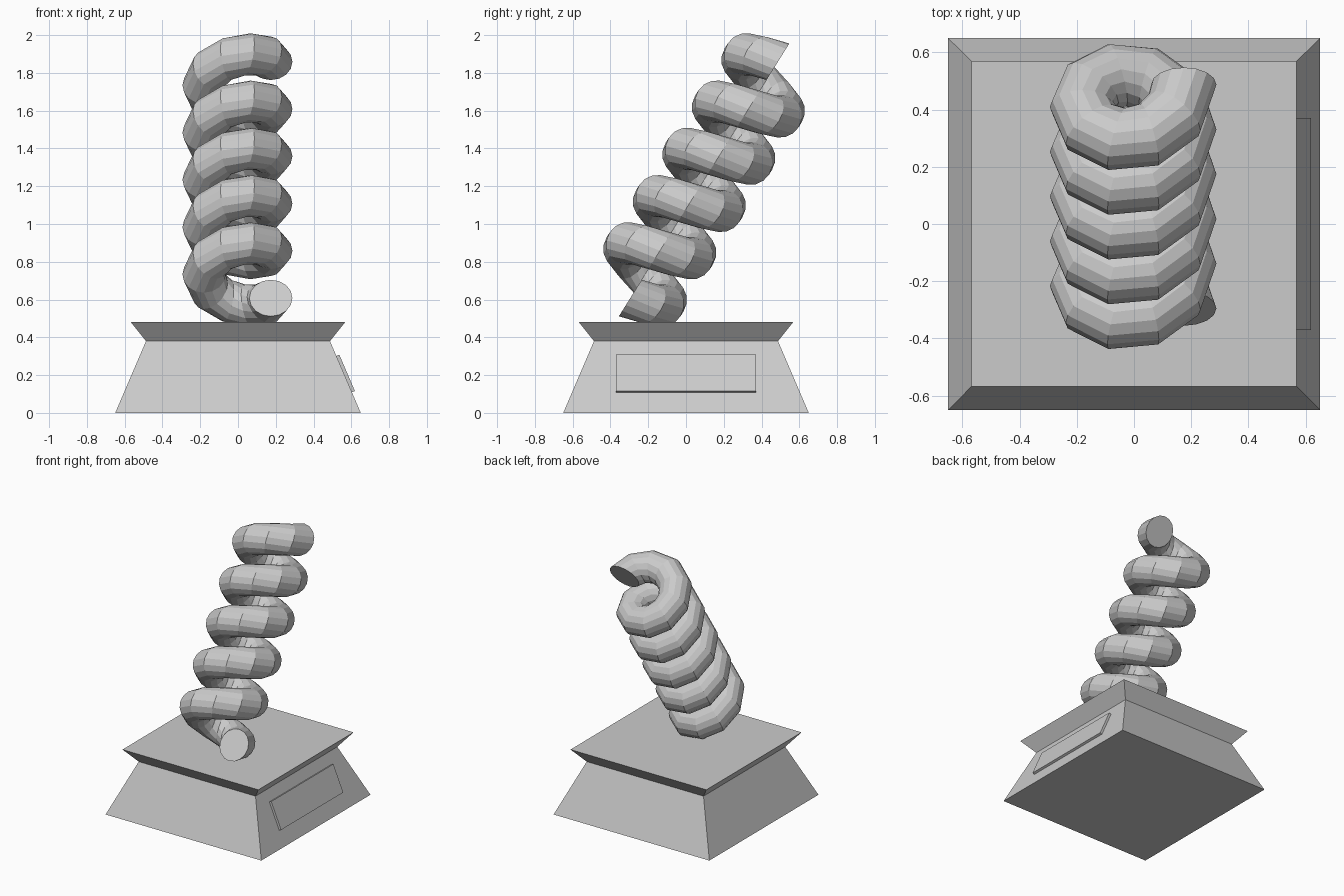
import bpy, bmesh
from math import sin, cos, pi, radians, atan2
from mathutils import Vector, Matrix

if "Cube" in bpy.data.objects:
    bpy.data.objects.remove(bpy.data.objects["Cube"])


def finish(bm, name):
    bmesh.ops.recalc_face_normals(bm, faces=bm.faces)
    me = bpy.data.meshes.new(name)
    bm.to_mesh(me)
    bm.free()
    ob = bpy.data.objects.new(name, me)
    bpy.context.collection.objects.link(ob)
    return ob


def loft(rings, name):
    """Skin a list of equal closed rings and cap both ends."""
    bm = bmesh.new()
    loops = [[bm.verts.new(p) for p in r] for r in rings]
    for a, b in zip(loops, loops[1:]):
        n = len(a)
        for i in range(n):
            j = (i + 1) % n
            bm.faces.new((a[i], a[j], b[j], b[i]))
    bm.faces.new(loops[0])
    bm.faces.new(loops[-1])
    return finish(bm, name)


# pedestal: square profile, waisted below a flared top
pedestal = [(0.65, 0.0), (0.487, 0.38), (0.567, 0.48)]
corners = [(-1, -1), (1, -1), (1, 1), (-1, 1)]
loft([[(h * x, h * y, z) for x, y in corners] for h, z in pedestal], "pedestal")

# plaque: thin slab lying on the sloped right side
bm = bmesh.new()
slope = atan2(0.163, 0.38)
bmesh.ops.create_cube(bm, size=1, matrix=Matrix.Translation((0.564, 0, 0.206))
                      @ Matrix.Rotation(-slope, 4, 'Y')
                      @ Matrix.Diagonal((0.03, 0.74, 0.209, 1)))
finish(bm, "plaque")

# leaning spring: round section swept in 10 steps per turn
TURNS, STEPS, SIDES = 5, 10, 16
RADIUS, TUBE, PITCH = 0.177, 0.114, 0.295
lean = (Matrix.Translation((-0.003, -0.295, 0.608))
        @ Matrix.Rotation(radians(-32), 4, 'X'))
rings = []
for s in range(TURNS * STEPS + 1):
    turn = 2 * pi * s / STEPS
    ring = []
    for k in range(SIDES):
        a = 2 * pi * k / SIDES
        r = RADIUS + TUBE * cos(a)
        ring.append(lean @ Vector((r * cos(turn), r * sin(turn),
                                   TUBE * sin(a) + PITCH * s / STEPS)))
    rings.append(ring)
loft(rings, "spring")
